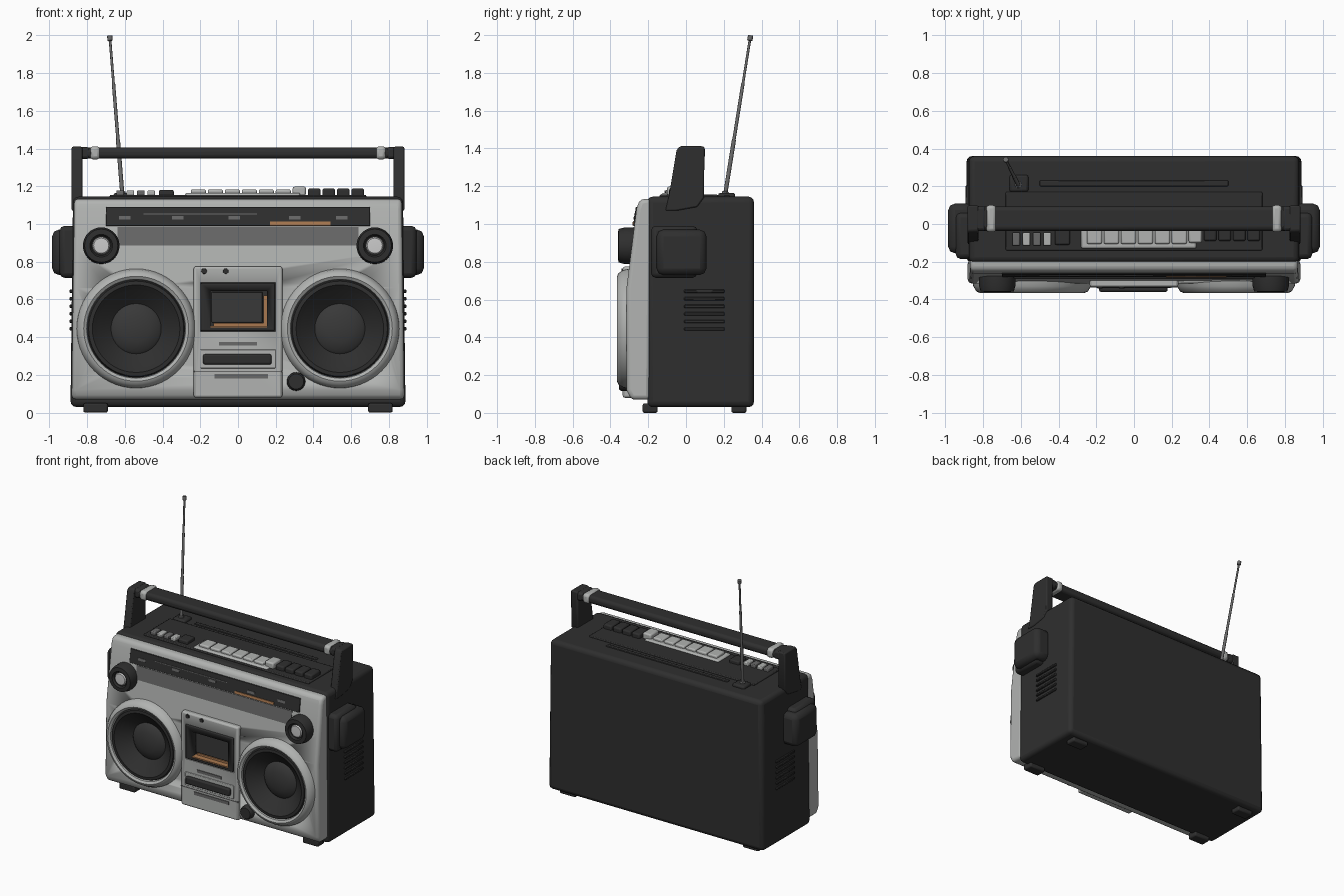
import bpy, bmesh, math
from mathutils import Vector

old = bpy.data.objects.get("Cube")
if old:
    bpy.data.objects.remove(old)


def material(name, r, g, b):
    m = bpy.data.materials.new(name)
    m.use_nodes = True
    m.diffuse_color = (r, g, b, 1)
    m.node_tree.nodes["Principled BSDF"].inputs["Base Color"].default_value = (r, g, b, 1)
    return m


BLACK = material("black plastic", .028, .028, .028)
CONE = material("speaker grey", .04, .04, .04)
MID = material("mid grey", .14, .14, .14)
SILVER = material("silver plastic", .44, .45, .44)
BRIGHT = material("bright metal", .6, .6, .6)
ORANGE = material("orange", .40, .19, .08)


def finish(name, bm, mat, bevel=0, segs=2):
    bmesh.ops.recalc_face_normals(bm, faces=bm.faces)
    me = bpy.data.meshes.new(name)
    bm.to_mesh(me)
    bm.free()
    me.materials.append(mat)
    ob = bpy.data.objects.new(name, me)
    bpy.context.collection.objects.link(ob)
    bpy.ops.object.select_all(action='DESELECT')
    bpy.context.view_layer.objects.active = ob
    ob.select_set(True)
    bpy.ops.object.shade_smooth_by_angle(angle=math.radians(40))
    if bevel:
        mod = ob.modifiers.new("Bevel", 'BEVEL')
        mod.width, mod.segments = bevel, segs
        mod.limit_method, mod.angle_limit = 'ANGLE', math.radians(35)
        bpy.ops.object.modifier_apply(modifier="Bevel")
    return ob


def box(name, x, y, z, mat, bevel=0, segs=2, top=1.0):
    """Box from (min, max) ranges; top scales the upper face in x."""
    bm = bmesh.new()
    bmesh.ops.create_cube(bm, size=1)
    for v in bm.verts:
        k = top if v.co.z > 0 else 1
        v.co = [(a + b) / 2 + c * (b - a) for (a, b), c in zip((x, y, z), v.co)]
        v.co.x *= k
    return finish(name, bm, mat, bevel, segs)


def extrude_x(name, profile, x0, x1, mat, bevel=0, segs=2):
    """Extrude a (y, z) outline along x."""
    bm = bmesh.new()
    f = bm.faces.new([bm.verts.new((x0, y, z)) for y, z in profile])
    r = bmesh.ops.extrude_face_region(bm, geom=[f])
    verts = [g for g in r["geom"] if isinstance(g, bmesh.types.BMVert)]
    bmesh.ops.translate(bm, verts=verts, vec=(x1 - x0, 0, 0))
    return finish(name, bm, mat, bevel, segs)


def lathe(name, profile, loc, axis, mat, steps=40):
    """Spin (radius, height) points round an axis at loc."""
    bm = bmesh.new()
    vs = [bm.verts.new((r, 0, h)) for r, h in profile]
    es = [bm.edges.new(p) for p in zip(vs, vs[1:])]
    bmesh.ops.spin(bm, geom=vs + es, cent=(0, 0, 0), axis=(0, 0, 1),
                   angle=math.tau, steps=steps, use_duplicate=False)
    bmesh.ops.remove_doubles(bm, verts=bm.verts, dist=.0005)
    rot = Vector(axis).to_track_quat('Z', 'Y')
    for v in bm.verts:
        v.co = rot @ v.co + Vector(loc)
    return finish(name, bm, mat)


def cut(target, cutter):
    mod = target.modifiers.new("Cut", 'BOOLEAN')
    mod.operation, mod.solver, mod.object = 'DIFFERENCE', 'EXACT', cutter
    bpy.context.view_layer.objects.active = target
    bpy.ops.object.modifier_apply(modifier="Cut")
    bpy.data.objects.remove(cutter)


FRONT = (0, -1, 0)
FACE = [(-.29, .07), (-.315, .12), (-.315, .66), (-.29, .86), (-.262, 1.08), (-.245, 1.13)]


def face_y(z):
    for (ya, za), (yb, zb) in zip(FACE, FACE[1:]):
        if z <= zb:
            return ya + (yb - ya) * (z - za) / (zb - za)
    return FACE[-1][0]


def plate(name, x0, x1, z0, z1, mat, out=.006, bevel=0):
    """Plate lying on the leaning front face."""
    a, b = face_y(z0), face_y(z1)
    prof = [(a + .02, z0), (a - out, z0), (b - out, z1), (b + .02, z1)]
    return extrude_x(name, prof, x0, x1, mat, bevel)


# Case and front shell
box("case", (-.888, .888), (-.205, .36), (.03, 1.145), BLACK, .03, 3, top=.985)
panel = extrude_x("front_panel", [(-.19, .07)] + FACE + [(-.18, 1.135)],
                  -.883, .883, SILVER, .022, 3)
for v in panel.data.vertices:
    v.co.x *= 1 - .015 * v.co.z
deck = box("cassette_surround", (-.235, .235), (-.335, -.25), (.08, .775), SILVER, .012)
for part in (panel, deck):
    cut(part, box("deck_cutter", (-.2, .2), (-.5, -.255), (.43, .69), BLACK))

# Speakers
for side, s in (("right", -1), ("left", 1)):
    at = (s * .54, -.3, .445)
    cut(panel, lathe("speaker_cutter", [(0, -.07), (.262, -.07), (.262, .2), (0, .2)], at, FRONT, BLACK))
    lathe(side + "_speaker_ring", [(.318, 0), (.312, .03), (.295, .058), (.278, .065),
          (.262, .055), (.256, .02), (.256, -.03)], at, FRONT, SILVER, 56)
    lathe(side + "_speaker_surround", [(.261, .03), (.252, .054), (.232, .056), (.215, .04),
          (.205, .03), (.132, -.028)], at, FRONT, BLACK, 48)
    lathe(side + "_speaker_dome", [(.134, -.028), (.12, -.015), (.07, .0), (.02, .006), (0, .006)],
          at, FRONT, CONE)

# Cassette window
box("deck_back", (-.2, .2), (-.285, -.25), (.43, .69), BLACK)
frame = box("deck_frame", (-.198, .196), (-.338, -.27), (.432, .688), BLACK, .008)
cut(frame, box("frame_cutter", (-.145, .155), (-.5, -.2), (.452, .645), BLACK))
box("deck_inner_door", (-.14, .13), (-.296, -.28), (.478, .64), CONE, .004)
box("orange_floor", (-.145, .155), (-.334, -.28), (.452, .46), ORANGE)
box("orange_base", (-.13, .155), (-.294, -.28), (.455, .474), ORANGE)
box("orange_side", (.136, .155), (-.294, -.28), (.455, .62), ORANGE)

# Controls and marks below and above the window
box("deck_label", (-.1, .1), (-.34, -.32), (.355, .375), MID)
box("key_recess", (-.2, .2), (-.339, -.32), (.235, .335), SILVER, .004)
box("key_bar", (-.185, .178), (-.36, -.32), (.255, .31), BLACK, .01)
box("lower_label", (-.125, .16), (-.34, -.32), (.182, .205), MID)
box("deck_seam", (-.235, .235), (-.337, -.32), (.216, .222), MID)
lathe("jack_knob", [(0, .055), (.04, .055), (.048, .045), (.05, 0)], (.308, -.3, .165), FRONT, BLACK, 24)
for i, x in enumerate((-.18, -.065)):
    lathe(f"indicator_{i}", [(0, .02), (.014, .02), (.017, 0)], (x, -.322, .75), FRONT, BLACK, 12)

# Tuner dial
plate("dial_window", -.7, .7, .99, 1.09, BLACK, .007, .003)
plate("dial_band", -.64, .64, .885, .985, MID, .004)
plate("dial_pointer", .17, .49, .993, 1.012, ORANGE, .011)
plate("dial_scale", -.5, .1, 1.05, 1.055, MID, .009)
for x in (-.6, -.32, -.02, .3, .55):
    plate("dial_mark", x - .03, x + .03, 1.025, 1.043, MID, .009)

# Knobs, side pods, vents, feet, handle arms
for side, s in (("right", -1), ("left", 1)):
    at = (s * .725, -.27, .885)
    lathe(side + "_knob", [(.097, 0), (.097, .055), (.088, .088), (.06, .09), (.052, .075), (0, .075)],
          at, FRONT, BLACK, 32)
    lathe(side + "_knob_cap", [(.046, .075), (.04, .084), (0, .086)], at, FRONT, BRIGHT, 24)

    def sided(a, b):
        return tuple(sorted((s * a, s * b)))
    box(side + "_pod", sided(.85, .985), (-.155, .108), (.73, .97), BLACK, .035, 2)
    box(side + "_pod_front", sided(.85, .945), (-.185, .06), (.715, .99), BLACK, .025, 2)
    for i in range(6):
        z = .435 + i * .04
        box(f"{side}_vent_{i}", sided(.86, .893), (-.01, .205), (z, z + .018), BLACK, .004, 1)
    for end, y in (("front", -.19), ("back", .28)):
        box(f"{side}_{end}_foot", sided(.69, .82), (y - .04, y + .04), (0, .05), BLACK, .01)
    arm = [(-.11, 1.07), (-.05, 1.07), (.06, 1.09), (.095, 1.14), (.098, 1.41),
           (-.035, 1.41), (-.05, 1.39), (-.09, 1.15)]
    extrude_x(side + "_handle_arm", arm, s * .825, s * .882, BLACK, .008)
    box(side + "_handle_clamp", sided(.73, .785), (-.043, .1), (1.342, 1.412), SILVER, .018)
    box(side + "_handle_cap", sided(.785, .85), (-.036, .095), (1.345, 1.408), BLACK, .015)
box("handle_bar", (-.84, .84), (-.036, .094), (1.347, 1.405), BLACK, .022, 3)

# Top keys
box("top_deck", (-.68, .68), (-.14, .17), (1.13, 1.155), BLACK, .006)
for i in range(4):
    x = -.645 + i * .055
    box(f"small_key_{i}", (x, x + .04), (-.115, -.045), (1.14, 1.178), SILVER if i % 2 else MID, .006)
box("slider_block", (-.42, -.34), (-.11, -.02), (1.14, 1.18), BLACK, .008)
box("key_bed", (-.28, .33), (-.13, .02), (1.14, 1.165), SILVER, .01)
for i in range(6):
    x = -.25 + i * .09
    box(f"transport_key_{i}", (x, x + .08), (-.105, -.005), (1.15, 1.183), SILVER, .008)
box("function_lever", (.29, .36), (-.1, 0), (1.15, 1.198), SILVER, .01)
for i in range(4):
    x = .37 + i * .077
    box(f"dark_key_{i}", (x, x + .068), (-.09, .02), (1.14, 1.188), BLACK, .01)

# Telescopic antenna
base, tip = Vector((-.612, .205, 1.14)), Vector((-.68, .342, 1.998))
length = (tip - base).length
lathe("antenna", [(0, 0), (.018, 0), (.018, .03), (.011, .035), (.011, length * .35),
      (.009, length * .36), (.009, length * .7), (.007, length * .71), (.007, length - .03),
      (.014, length - .026), (.014, length), (0, length)], base, tip - base, MID, 12)
box("antenna_mount", (-.66, -.56), (.17, .26), (1.13, 1.165), BLACK, .012)
box("rear_ridge", (-.5, .5), (.2, .23), (1.13, 1.152), BLACK, .004)
